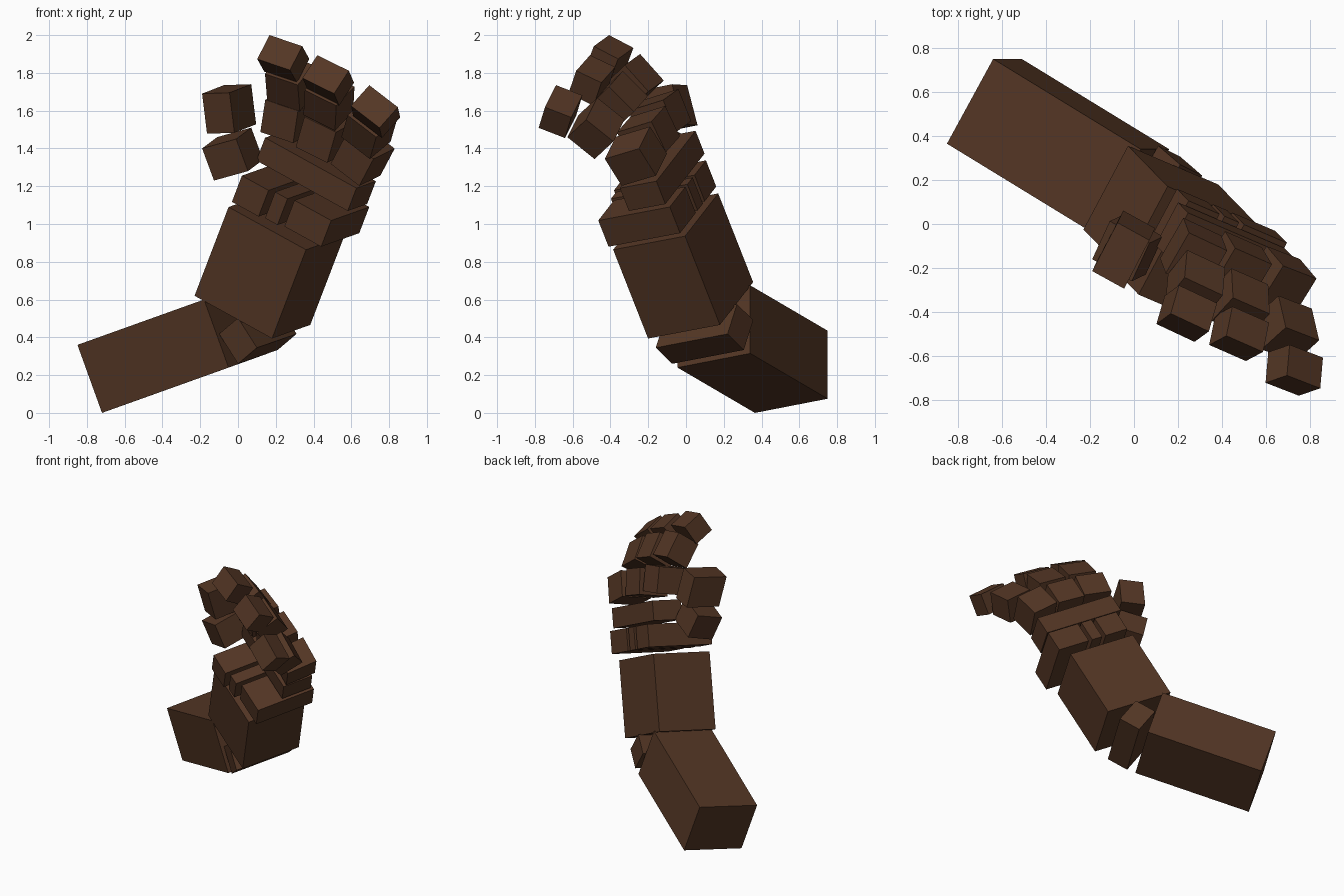
import bpy
import math
from mathutils import Vector, Matrix

if "Cube" in bpy.data.objects:
    bpy.data.objects.remove(bpy.data.objects["Cube"], do_unlink=True)

# Single dark brown material
brown = bpy.data.materials.new("dark_brown")
brown.use_nodes = True
colour = (0.088, 0.037, 0.018, 1.0)
brown.diffuse_color = colour
bsdf = brown.node_tree.nodes["Principled BSDF"]
bsdf.inputs["Base Color"].default_value = colour
bsdf.inputs["Roughness"].default_value = 0.9


def block(name, corner, u, v, w):
    """Box from one corner and its three edge vectors."""
    u, v, w, corner = (Vector(k) for k in (u, v, w, corner))
    if u.cross(v).dot(w) < 0:      # keep the faces pointing outwards
        u, v = v, u
    bpy.ops.mesh.primitive_cube_add(size=1)
    ob = bpy.context.object
    ob.name = ob.data.name = name
    turn = Matrix((u, v, w)).transposed().to_4x4()
    ob.data.transform(Matrix.Translation(corner + (u + v + w) / 2) @ turn)
    ob.data.materials.append(brown)
    return ob


# Hand frame: UP along the palm, SIDE across the fingers, BACK to the back of the hand
UP = Vector((0.336, -0.345, 0.877)).normalized()
SIDE = Vector((0.82, -0.35, -0.46))
SIDE = (SIDE - UP * SIDE.dot(UP)).normalized()
BACK = UP.cross(SIDE)

# Forearm, wrist and palm
block("forearm", (-0.85, 0.365, 0.36), (0.67, -0.41, 0.24), (0.13, 0, -0.36), (0.21, 0.385, 0.075))
block("wrist", (0.0, -0.074, 0.26), (0.21, 0.38, 0.073), (0.1, -0.086, 0.085), (-0.1, 0.05, 0.158))
block("palm", (-0.23, -0.025, 0.62), UP * 0.536, SIDE * 0.5, BACK * 0.437)

# Three blocks above the palm: (name, start and end across, front offset)
base = Vector((0.44, -0.41, 0.88))
for name, near, far, front in (("outer_palm_block", 0.0, 0.237, 0.0),
                               ("middle_palm_block", 0.265, 0.345, -0.03),
                               ("thumb_palm_block", 0.373, 0.545, -0.055)):
    block(name, base - SIDE * far + BACK * front,
          UP * 0.158, SIDE * (far - near), BACK * (0.435 - front))

# Knuckle bar under the fingers
block("knuckle_bar", (0.627, -0.35, 1.19), SIDE * -0.59, BACK * 0.222, UP * -0.138)

# Fingers: splay angle, then the far upper inner corner of each segment
fingers = {
    "index_finger": (10, (0.25, -0.04, 1.715), (0.23, -0.243, 1.90), (0.167, -0.407, 2.0)),
    "middle_finger": (2.5, (0.46, -0.11, 1.625), (0.45, -0.335, 1.81), (0.42, -0.508, 1.894)),
    "outer_finger": (-9, (0.678, -0.19, 1.516), (0.69, -0.47, 1.669), (0.695, -0.688, 1.735)),
}
# Segment: name, curl angle, length, thickness
segments = (("base", 6, 0.185, 0.22), ("mid", 29, 0.188, 0.175), ("tip", 52, 0.15, 0.15))
for finger, (splay, *corners) in fingers.items():
    s = math.radians(splay)
    side = SIDE * math.cos(s) + UP * math.sin(s)
    up = UP * math.cos(s) - SIDE * math.sin(s)
    for (part, curl, length, thick), corner in zip(segments, corners):
        c = math.radians(curl)
        along = up * math.cos(c) - BACK * math.sin(c)
        outer = BACK * math.cos(c) + up * math.sin(c)
        block(f"{finger}_{part}", corner, side * 0.2, along * -length, outer * -thick)

# Thumb
block("thumb_base", (-0.19, -0.16, 1.40), (0.18, -0.1, 0.05), (0.063, 0.03, -0.17), (0.08, 0.173, 0.06))
block("thumb_tip", (-0.19, -0.214, 1.69), (0.145, -0.08, 0.005), (0.115, 0.22, 0.045), (0.026, 0.055, -0.212))
